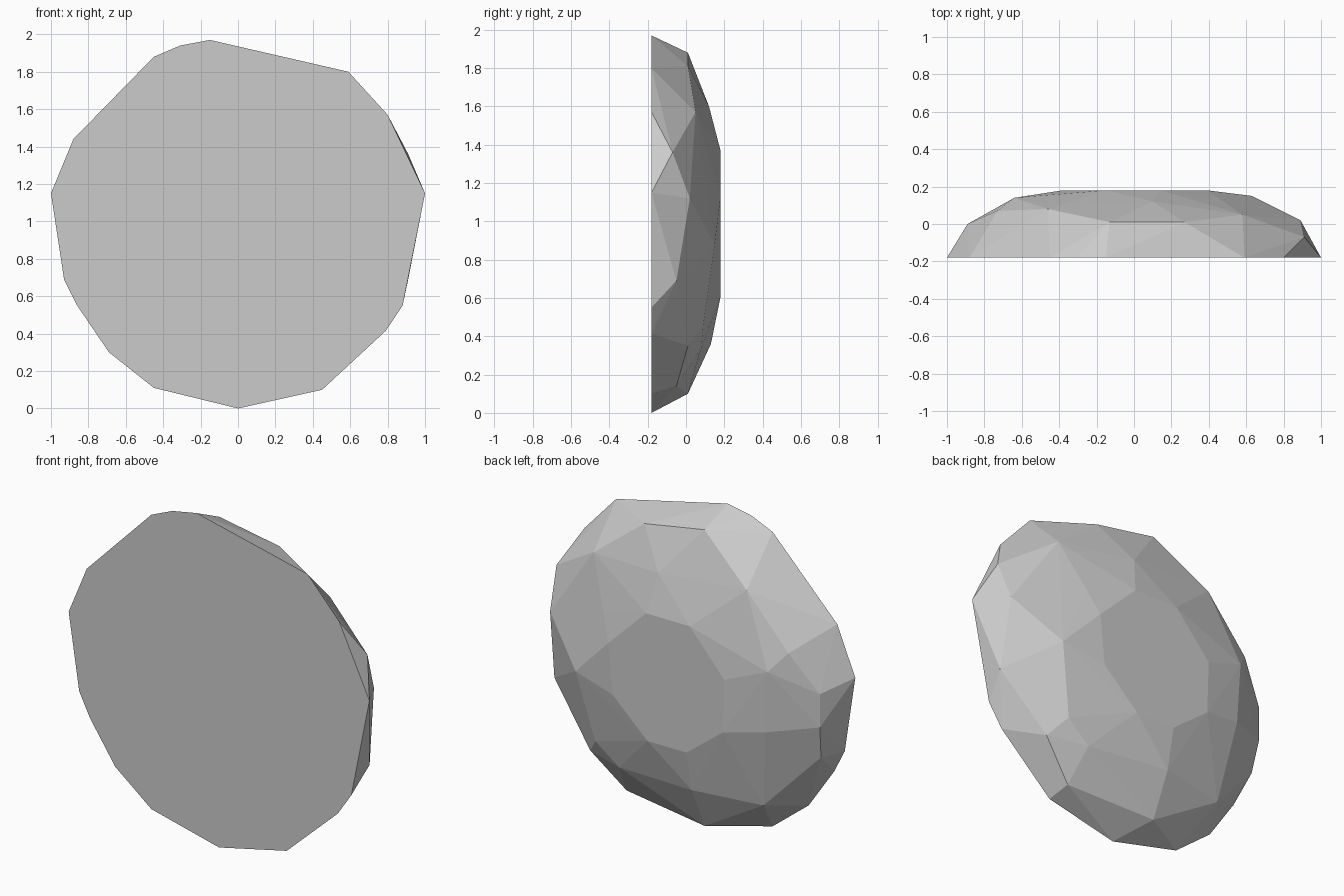
import bpy, bmesh, math

FRONT_Y, BACK_Y = -0.18, 0.18

# flat front outline (x, z)
rim = [(0, 0), (.45, .1), (.79, .415), (.88, .55), (1, 1.15), (.8, 1.57),
       (.59, 1.8), (-.15, 1.97), (-.31, 1.94), (-.45, 1.88), (-.88, 1.44),
       (-1, 1.15), (-.93, .69), (-.86, .55), (-.69, .3), (-.45, .11)]

# flat facet on the crown of the dome (x, z)
table = [(.14, 1.37), (-.15, 1.37), (-.38, 1.11), (-.37, .79),
         (-.13, .605), (.13, .605), (.36, .82), (.39, 1.125)]

# cut corners on the curved flank (x, y, z)
flank = [(.91, -.05, .69), (.89, .02, 1.12), (.91, -.07, 1.36), (.58, .05, 1.57),
         (.27, .01, 1.81), (-.13, .01, 1.88), (-.46, .08, 1.63), (-.73, .07, 1.32),
         (-.83, -.09, 1.38), (-.89, 0, 1.09), (-.89, 0, .89), (-.87, -.04, .69),
         (-.55, .05, .35), (-.13, .01, .1), (.43, -.05, .14), (.63, .01, .35),
         (.54, .09, .46), (.39, .08, .34), (-.13, .13, .36),
         (-.62, .135, .84), (-.64, .14, 1.21), (.1, .12, 1.6),
         (.45, .14, 1.27), (.63, .15, .88)]

# faceted stone: convex skin over the three corner sets
bm = bmesh.new()
for x, z in rim:
    bm.verts.new((x, FRONT_Y, z))
for x, z in table:
    bm.verts.new((x, BACK_Y, z))
for p in flank:
    bm.verts.new(p)
hull = bmesh.ops.convex_hull(bm, input=bm.verts[:])
unused = [v for v in bm.verts if not v.link_faces]
bmesh.ops.delete(bm, geom=unused, context='VERTS')

# merge coplanar triangles into clean flat facets
bmesh.ops.dissolve_limit(bm, angle_limit=math.radians(1),
                         verts=bm.verts[:], edges=bm.edges[:])
bmesh.ops.recalc_face_normals(bm, faces=bm.faces[:])

mesh = bpy.data.meshes.new("faceted_stone")
bm.to_mesh(mesh)
bm.free()
stone = bpy.data.objects.new("faceted_stone", mesh)
bpy.context.collection.objects.link(stone)
